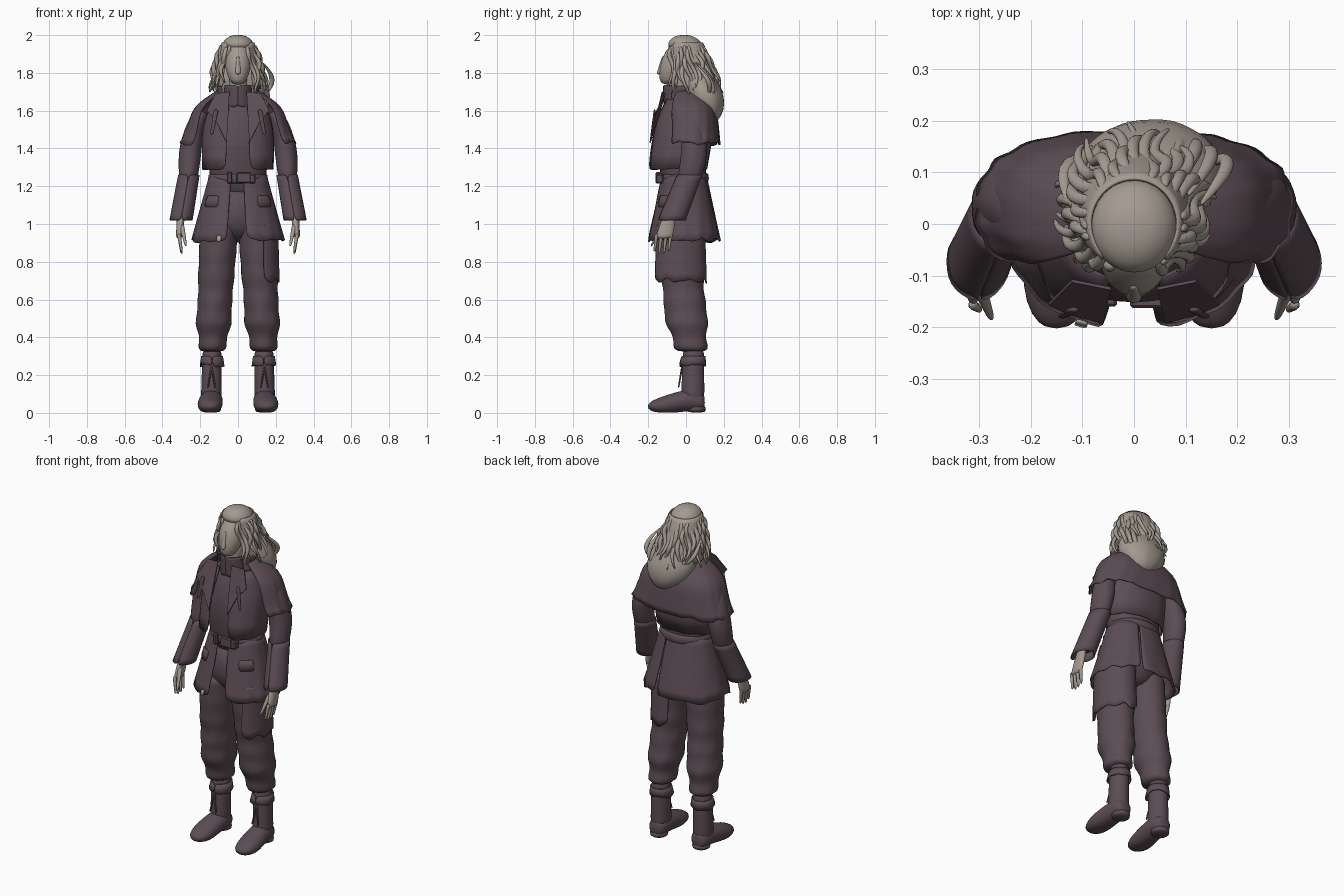
import bpy, bmesh, math, random
from mathutils import Vector

random.seed(4)
cube = bpy.data.objects.get("Cube")
if cube:
    bpy.data.objects.remove(cube, do_unlink=True)


def material(name, red, green, blue):
    mat = bpy.data.materials.new(name)
    mat.use_nodes = True
    mat.diffuse_color = (red, green, blue, 1)
    mat.node_tree.nodes["Principled BSDF"].inputs["Base Color"].default_value = mat.diffuse_color
    return mat


CLOTH = material("dark plum cloth", .107, .073, .089)
PALE = material("pale greige", .37, .325, .28)


def finish(name, bm, mat, smooth=True):
    bmesh.ops.recalc_face_normals(bm, faces=bm.faces)
    mesh = bpy.data.meshes.new(name)
    bm.to_mesh(mesh)
    bm.free()
    mesh.materials.append(mat)
    obj = bpy.data.objects.new(name, mesh)
    bpy.context.collection.objects.link(obj)
    if smooth:
        mesh.shade_smooth()
    return obj


def thicken(obj):
    solid = obj.modifiers.new("thickness", "SOLIDIFY")
    solid.thickness = .006
    solid.offset = 0


def taper(start, end, first_radius, last_radius, steps=4):
    """Evenly spaced rings on a straight line."""
    start, end = Vector(start), Vector(end)
    return [(*start.lerp(end, k / steps), first_radius + (last_radius - first_radius) * k / steps)
            for k in range(steps + 1)]


def loft(name, rings, mat=CLOTH, sides=16, arc=None, depth=1, end_depth=None,
         square=1, folds=0, ragged=0, along_y=False):
    """Skin rings of (optional x, y, z, radius); depth scales each ring front to back.
    Angles start at the front. An arc gives an open cloth sheet, otherwise a closed form."""
    bm = bmesh.new()
    start, end = [math.radians(angle) for angle in (arc or (0, 360))]
    count = sides + 1 if arc else sides
    end_depth = end_depth or depth
    power = lambda value: math.copysign(abs(value) ** square, value)
    rows = []
    for k, (*x, y, z, radius) in enumerate(rings):
        x = x[0] if x else 0
        t = k / (len(rings) - 1)
        ratio = depth + (end_depth - depth) * t
        row = []
        for i in range(count):
            angle = start + (end - start) * i / sides
            swell = radius * (1 + folds * t * math.cos(i * math.pi * .8 + k))
            across = x + swell * power(math.sin(angle))
            out = -swell * ratio * power(math.cos(angle))
            drop = random.uniform(-ragged, ragged) if t == 1 else 0
            co = (across, y, max(0, z + out)) if along_y else (across, y + out, z + drop)
            row.append(bm.verts.new(co))
        rows.append(row)
    for upper, lower in zip(rows, rows[1:]):
        for i in range(sides):
            j = (i + 1) % count
            bm.faces.new((upper[i], upper[j], lower[j], lower[i]))
    if not arc:
        bm.faces.new(rows[0])
        bm.faces.new(rows[-1])
    obj = finish(name, bm, mat)
    obj.modifiers.new("soften", "SUBSURF").levels = 1
    if arc:
        thicken(obj)


def box(name, center, size):
    bm = bmesh.new()
    bmesh.ops.create_cube(bm, size=1)
    for vert in bm.verts:
        vert.co = Vector(center) + Vector(a * b for a, b in zip(vert.co, size))
    bmesh.ops.bevel(bm, geom=bm.edges[:], offset=min(size) * .2, segments=1, affect="EDGES")
    finish(name, bm, CLOTH, smooth=False)


def plate(name, points):
    bm = bmesh.new()
    bm.faces.new([bm.verts.new(point) for point in points])
    thicken(finish(name, bm, CLOTH, smooth=False))


# Torso, neck and high collar
loft("torso", [(0, 1.1, .14), (-.02, 1.3, .155), (-.02, 1.45, .18), (0, 1.6, .16), (-.02, 1.7, .07)],
     depth=.8, square=.9)
loft("neck", taper((0, -.03, 1.6), (0, -.04, 1.8), .05, .05), PALE)
loft("turtleneck", taper((0, -.02, 1.62), (0, -.035, 1.735), .08, .07), arc=(0, 360), depth=1.2)

# Short jacket, shoulder cape and standing collar
loft("jacket", [(0, 1.66, .13), (-.01, 1.55, .18), (-.02, 1.45, .192), (-.045, 1.29, .187)],
     sides=24, arc=(15, 345), depth=.83, square=.85, folds=.03, ragged=.006)
loft("shoulder_cape", [(0, 1.71, .1), (.01, 1.67, .165), (.02, 1.62, .23), (.025, 1.56, .255),
                       (.03, 1.48, .275), (.03, 1.425, .305)],
     sides=32, arc=(50, 310), depth=.65, end_depth=.49, square=.78, folds=.035, ragged=.012)
loft("coat_collar", [(-.01, 1.73, .115), (-.01, 1.7, .105), (-.01, 1.65, .125)], arc=(50, 310), depth=.9)

# Belt with buckle and pouch
loft("belt", [(-.01, 1.275, .145), (-.01, 1.265, .16), (-.01, 1.22, .16), (-.01, 1.21, .145)],
     sides=24, depth=.83)
box("belt_buckle", (.03, -.15, 1.245), (.075, .025, .055))
box("belt_clasp", (-.045, -.147, 1.245), (.025, .025, .06))
box("belt_pouch", (.075, -.14, 1.24), (.035, .04, .05))

# Coat skirt in two panels with a back slit, hem patch, and the hips below
skirt = taper((0, -.01, 1.26), (0, -.01, .91), .15, .245)
for name, arc in (("left", (9, 160)), ("right", (163, 348))):
    loft("coat_skirt_" + name, skirt, arc=arc, depth=.78, square=.9, folds=.035, ragged=.015)
loft("hem_patch", taper((0, -.013, .94), (0, -.013, .9), .242, .252, 1), PALE, sides=3,
     arc=(335, 341), depth=.78, square=.9, ragged=.01)
loft("hips", [(-.01, 1.2, .14), (-.02, 1.1, .17), (-.02, .97, .17), (-.01, .9, .06)], depth=.78)
loft("thigh_wrap", taper((.11, -.03, 1), (.11, -.03, .7), .1, .108), arc=(15, 210), depth=1.28, ragged=.02)

# Limbs and paired details
for side, word in ((1, "left_"), (-1, "right_")):
    def pair(name, rings, *args, **options):
        loft(word + name, [(side * x, *rest) for x, *rest in rings], *args, **options)

    # Baggy trousers, wrinkled and gathered below the knee
    trouser = []
    for k in range(19):
        t = k / 18
        bulge = .012 * math.exp(-((t - .74) / .1) ** 2)
        trouser.append((.1 + .037 * t, -.03 + .06 * t * t, 1 - .68 * t,
                        .103 - .033 * t * t + bulge + .008 * t * math.sin(k * 1.9)))
    pair("trouser_leg", trouser, depth=1.2, folds=.05)

    # Boots
    pair("boot_shaft", taper((.137, .04, .36), (.142, .035, .03), .051, .057), depth=1.12)
    pair("boot_cuff", taper((.137, .04, .3), (.137, .035, .25), .056, .064, 1),
         arc=(0, 360), depth=1.1, ragged=.012)
    pair("boot_foot", [(.14, .1, .055, .03), (.14, .085, .06, .052), (.14, .02, .07, .062),
                       (.146, -.05, .055, .066), (.15, -.12, .04, .069), (.15, -.18, .035, .05),
                       (.15, -.203, .035, .02)], depth=1.2, end_depth=.5, along_y=True)
    loft(word + "boot_heel", taper((side * .14, .055, .04), (side * .14, .055, 0), .052, .05, 2))
    for sway in (-.02, .02):
        pair("boot_lace", taper((.14, -.02, .25), (.14 + sway, -.04, .13), .006, .005), sides=6)

    # Sleeves with long turned cuffs
    pair("sleeve", [(.19, .02, 1.6, .04), (.22, .03, 1.54, .05), (.245, .04, 1.45, .057),
                    (.255, .045, 1.37, .062), (.26, .03, 1.3, .056), (.265, .01, 1.2, .05)],
         depth=1.1, end_depth=1.25, folds=.05)
    pair("cuff", taper((.26, .02, 1.26), (.302, -.075, 1.02), .055, .06), arc=(0, 360), depth=1.2, folds=.03)
    pair("cuff_lining", taper((.27, -.01, 1.2), (.3, -.07, 1.05), .045, .05), depth=1.2)

    # Hands
    pair("palm", taper((.3, -.08, 1.07), (.313, -.118, .92), .024, .016), PALE, depth=1.2, end_depth=2.9)
    for k in range(4):
        y, tip = -.155 + k * .025, .835 + abs(k - 1.4) * .012
        pair("finger", taper((.313, y, .95), (.298, y - .012, tip), .013, .007), PALE, sides=6)
    pair("thumb", taper((.3, -.12, 1), (.275, -.185, .88), .018, .007), PALE, sides=6)

    # Lapel, chest strap and pocket flap
    plate(word + "lapel", [(side * x, y, z) for x, y, z in (
        (.045, -.125, 1.7), (.12, -.11, 1.69), (.165, -.155, 1.6), (.12, -.175, 1.55), (.06, -.19, 1.43))])
    pair("chest_strap", taper((.115, -.165, 1.61), (.14, -.18, 1.47), .014, .01), sides=8, depth=.5)
    loft(word + "pocket_flap", taper((0, -.01, 1.15), (0, -.01, 1.09), .185, .2, 1), sides=6,
         arc=(side * 30, side * 60), depth=.78, square=.9)

# Head and face
loft("head", [(-.1, 1.735, .03), (-.075, 1.79, .063), (-.05, 1.87, .074), (-.02, 1.95, .062), (0, 1.985, .02)],
     PALE, depth=1.15)
loft("nose", taper((0, -.12, 1.89), (0, -.145, 1.79), .008, .018), PALE, sides=8, depth=.8)
loft("lips", taper((0, -.128, 1.78), (0, -.126, 1.76), .022, .02, 2), PALE, sides=8, depth=.6)

# Smooth crown, hair curtain and the mass swept onto the back
loft("hair_top", [(-.01, 2.002, .025), (-.01, 1.985, .065), (-.005, 1.955, .087), (0, 1.92, .085)],
     PALE, sides=24, depth=1.08)
curtain = []
for k in range(6):
    t = k / 5
    curtain.append((.045 * t, 1.96 - .24 * t, .085 + .037 * t ** .6))
loft("hair_curtain", curtain, PALE, sides=26, arc=(40, 320), depth=1.03, folds=.06, ragged=.02)
loft("hair_back", [(0, .04, 1.84, .1), (.01, .07, 1.76, .14), (.03, .1, 1.68, .152), (.04, .125, 1.6, .115),
                   (.055, .14, 1.54, .04)], PALE, sides=20, depth=.7, folds=.05)

# Loose wavy locks around the head
for i in range(30):
    angle = math.radians(36 + 288 * i / 29)
    across, out = math.sin(angle), -math.cos(angle)
    length = random.uniform(.2, .28)
    rings = []
    for k in range(9):
        t = k / 8
        spread = .078 + .07 * t ** .7 + .013 * math.sin(t * 9 + i * 2)
        twist = .016 * math.sin(t * 7 + i)
        rings.append((across * spread + out * twist, out * spread + .04 * t - across * twist,
                      1.95 - length * t, .004 + .011 * math.sin(math.pi * (.15 + .85 * t))))
    loft("hair_lock", rings, PALE, sides=6)

# Strands sweeping diagonally toward the tip of the back hair
for i in range(11):
    x = (i - 5) * .025
    rings = []
    for k in range(6):
        t = k / 5
        rings.append((x * (1 + .5 * math.sin(t * 3) - t * .5) + .055 * t,
                      .08 + .095 * math.sin(t * 2.2) - x * x * 3, 1.86 - (.32 - abs(x)) * t,
                      .004 + .013 * math.sin(math.pi * t)))
    loft("hair_back_strand", rings, PALE, sides=6)
